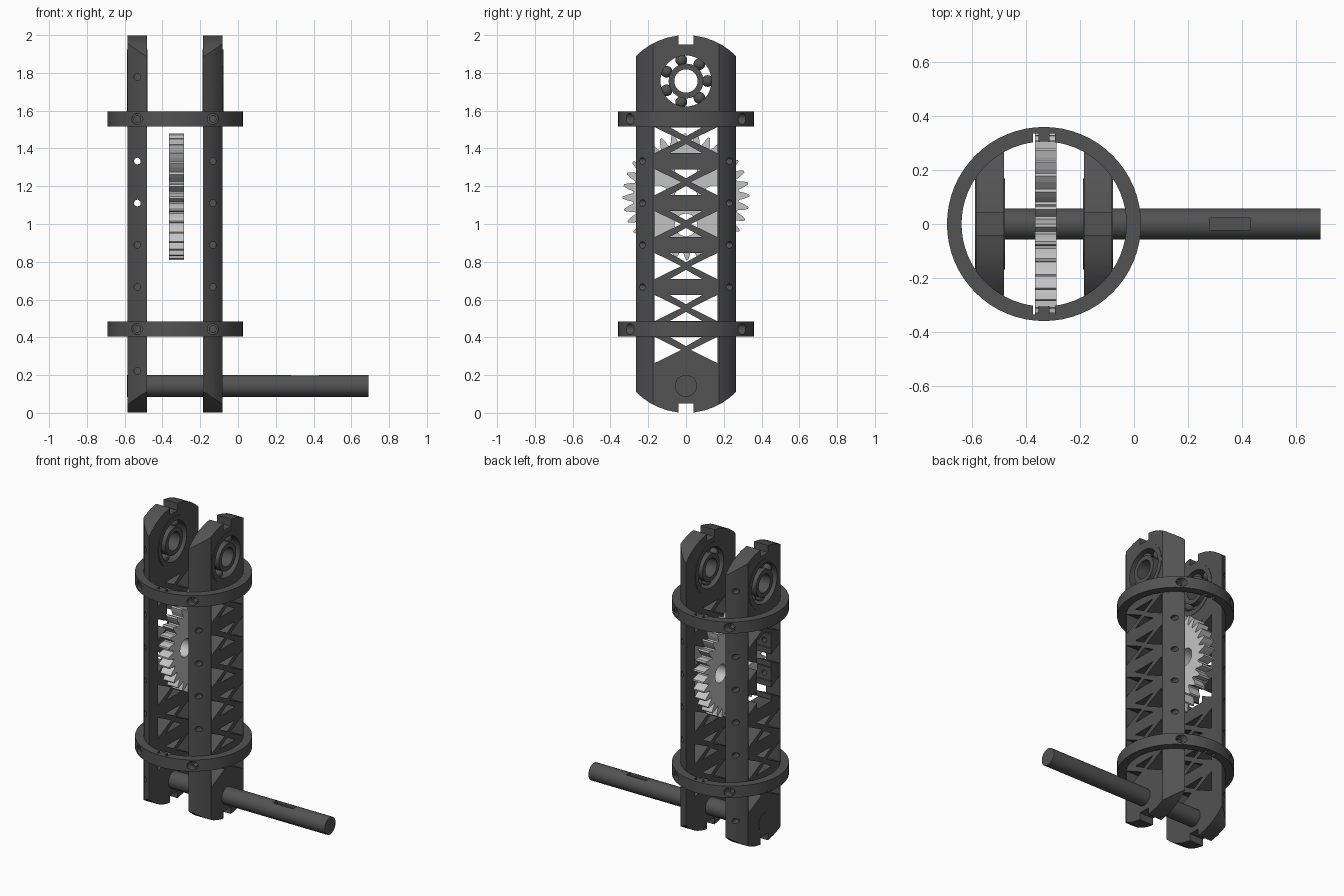
import bpy, bmesh, math
from mathutils import Vector

if "Cube" in bpy.data.objects:
    bpy.data.objects.remove(bpy.data.objects["Cube"])

CX = -0.333                      # vertical axis of the frame
TAU = math.tau


def material(name, v):
    m = bpy.data.materials.new(name)
    m.diffuse_color = (v, v, v, 1)
    m.use_nodes = True
    m.node_tree.nodes["Principled BSDF"].inputs["Base Color"].default_value = m.diffuse_color
    return m


DARK = material("dark grey metal", 0.085)
LIGHT = material("light grey metal", 0.55)


def place(axis, u, v, w):
    """2D point (u, v) at depth w along the given axis."""
    return {'x': (w, u, v), 'y': (u, w, v), 'z': (u, v, w)}[axis]


def finish(name, bm, mat=DARK):
    bmesh.ops.recalc_face_normals(bm, faces=bm.faces[:])
    me = bpy.data.meshes.new(name)
    bm.to_mesh(me)
    bm.free()
    me.materials.append(mat)
    ob = bpy.data.objects.new(name, me)
    bpy.context.collection.objects.link(ob)
    return ob


def prisms(name, polys, axis, a, b, mat=DARK):
    bm = bmesh.new()
    for poly in polys:
        lo = [bm.verts.new(place(axis, u, v, a)) for u, v in poly]
        hi = [bm.verts.new(place(axis, u, v, b)) for u, v in poly]
        bm.faces.new(lo)
        bm.faces.new(hi[::-1])
        for i in range(len(poly)):
            j = (i + 1) % len(poly)
            bm.faces.new((lo[i], lo[j], hi[j], hi[i]))
    return finish(name, bm, mat)


def circle(u, v, r, n=24):
    return [(u + r * math.cos(TAU * i / n), v + r * math.sin(TAU * i / n)) for i in range(n)]


def rect(u0, u1, v0, v1):
    return [(u0, v0), (u1, v0), (u1, v1), (u0, v1)]


def tube(name, center, outer, inner, n, axis, a, b, mat=DARK):
    """Annulus extruded along an axis; outer is a list of radii repeated around."""
    bm = bmesh.new()
    loops = []
    for radii, w in ((outer, a), (outer, b), ([inner], b), ([inner], a)):
        loop = []
        for i in range(n):
            r, t = radii[i % len(radii)], TAU * i / n
            loop.append(bm.verts.new(place(axis, center[0] + r * math.cos(t),
                                           center[1] + r * math.sin(t), w)))
        loops.append(loop)
    for k in range(4):
        p, q = loops[k], loops[(k + 1) % 4]
        for i in range(n):
            j = (i + 1) % n
            bm.faces.new((p[i], p[j], q[j], q[i]))
    return finish(name, bm, mat)


def boolean(ob, cutter, op='DIFFERENCE'):
    mod = ob.modifiers.new("cut", 'BOOLEAN')
    mod.operation, mod.solver, mod.object = op, 'EXACT', cutter
    bpy.context.view_layer.objects.active = ob
    bpy.ops.object.modifier_apply(modifier=mod.name)
    bpy.data.objects.remove(cutter)


def smooth(ob):
    bpy.ops.object.select_all(action='DESELECT')
    ob.select_set(True)
    bpy.context.view_layer.objects.active = ob
    bpy.ops.object.shade_smooth_by_angle(angle=math.radians(30))


# side plate outline: rounded ends with a small notch
half = [(0.04, 1.95)]
half += [(y, 1.628 + math.sqrt(0.372 ** 2 - y * y)) for y in (0.04, 0.1, 0.15, 0.19, 0.23, 0.265)]
right = half + [(y, 2 - z) for y, z in half[::-1]]
outline = right + [(-y, z) for y, z in right[::-1]]

# lattice openings: side triangles and the small ones above and below each crossing
openings = []
for i in range(6):
    z = 0.333 + i * 0.2222
    for s in (-1, 1):
        openings.append([(s * 0.168, z - 0.07), (s * 0.168, z + 0.07), (s * 0.025, z)])
        if (i, s) != (0, -1):
            openings.append([(-0.085, z + s * 0.068), (0.085, z + s * 0.068), (0, z + s * 0.02)])

BZ = 1.757                       # bearing height
for side, label in ((-1, "left"), (1, "right")):
    xi, xo = CX + side * 0.148, CX + side * 0.252
    # plate whose outer edges follow the inside of the clamp rings
    plate = prisms(label + "_side_plate", [outline], 'x', min(xi, xo), max(xi, xo))
    arc = [(CX + side * 0.306 * math.cos(t), 0.306 * math.sin(t))
           for t in (math.radians(34 + 4.4 * k) for k in range(7))]
    arc = [(xi, 0.2659)] + [(x, y) for x, y in arc if abs(x - CX) < 0.252 and abs(x - CX) > 0.15][::-1]
    arc += [(xo, 0.1735)]
    boolean(plate, prisms("edges", [arc + [(x, -y) for x, y in arc[::-1]]], 'z', -0.1, 2.1), 'INTERSECT')
    boolean(plate, prisms("lattice", openings + [circle(0, BZ, 0.166, 48)], 'x',
                          min(xi, xo) - 0.1, max(xi, xo) + 0.1))
    if side < 0:
        # tall slot in the left plate only
        boolean(plate, prisms("slot", [rect(-0.075, 0.075, 0.94, 1.40)], 'x', xo - 0.1, xi + 0.1))
    # screw holes along the edges
    for s in (-1, 1):
        deep, shallow = [], []
        for k in range(1, 9):
            if side > 0 and k in (1, 8):
                continue
            (deep if side < 0 and k in (5, 6) else shallow).append(
                circle(CX + side * 0.2, k * 0.2222, 0.018, 12))
        boolean(plate, prisms("holes", shallow, 'y', s * 0.185, s * 0.4))
        if deep:
            boolean(plate, prisms("holes", deep, 'y', s * 0.05, s * 0.4))
    smooth(plate)

    # bearing: two races and seven balls
    a, b = min(xi, xo) - 0.003, max(xi, xo) + 0.003
    smooth(tube(label + "_bearing_outer_race", (0, BZ), [0.168], 0.135, 48, 'x', a, b))
    smooth(tube(label + "_bearing_inner_race", (0, BZ), [0.092], 0.062, 40, 'x', a, b))
    bm = bmesh.new()
    for i in range(7):
        t = TAU * i / 7
        new = bmesh.ops.create_uvsphere(bm, u_segments=16, v_segments=10, radius=0.031)['verts']
        bmesh.ops.translate(bm, verts=new, vec=Vector(
            ((a + b) / 2, 0.114 * math.cos(t), BZ + 0.114 * math.sin(t))))
    smooth(finish(label + "_bearing_balls", bm))

# clamp rings, with slots beside a small tab at front and back, drilled for screws
for name, z in (("lower_ring", 0.444), ("upper_ring", 1.556)):
    ring = tube(name, (CX, 0), [0.359], 0.305, 64, 'z', z - 0.039, z + 0.039)
    boolean(ring, prisms("slots", [rect(CX + s * 0.03 - 0.01, CX + s * 0.03 + 0.01, -0.335, 0.335)
                                   for s in (-1, 1)], 'z', 0, 2))
    for s in (-1, 1):
        spots = [CX - 0.2, CX + 0.2]
        boolean(ring, prisms("holes", [circle(x, z, 0.018, 16) for x in spots], 'y', s * 0.15, s * 0.4))
        boolean(ring, prisms("sinks", [circle(x, z, 0.029, 20) for x in spots], 'y', s * 0.265, s * 0.4))
    smooth(ring)

# gear with 32 teeth, a bore and four holes around it
gear = tube("spur_gear", (0, 1.145), [0.335, 0.335, 0.31, 0.28, 0.28, 0.31], 0.06, 192,
            'x', -0.366, -0.286, LIGHT)
boolean(gear, prisms("gear_holes", [circle(y, 1.145 + z, 0.06, 32) for y, z in
                                    ((0.15, 0), (0, 0.15), (-0.15, 0), (0, -0.15))], 'x', -0.5, -0.2))

# drive shaft with a keyway on top
shaft = prisms("drive_shaft", [circle(0, 0.143, 0.058, 48)], 'x', -0.587, 0.69)
boolean(shaft, prisms("keyway", [rect(0.28, 0.43, 0.175, 0.3)], 'y', -0.022, 0.022))
smooth(shaft)
